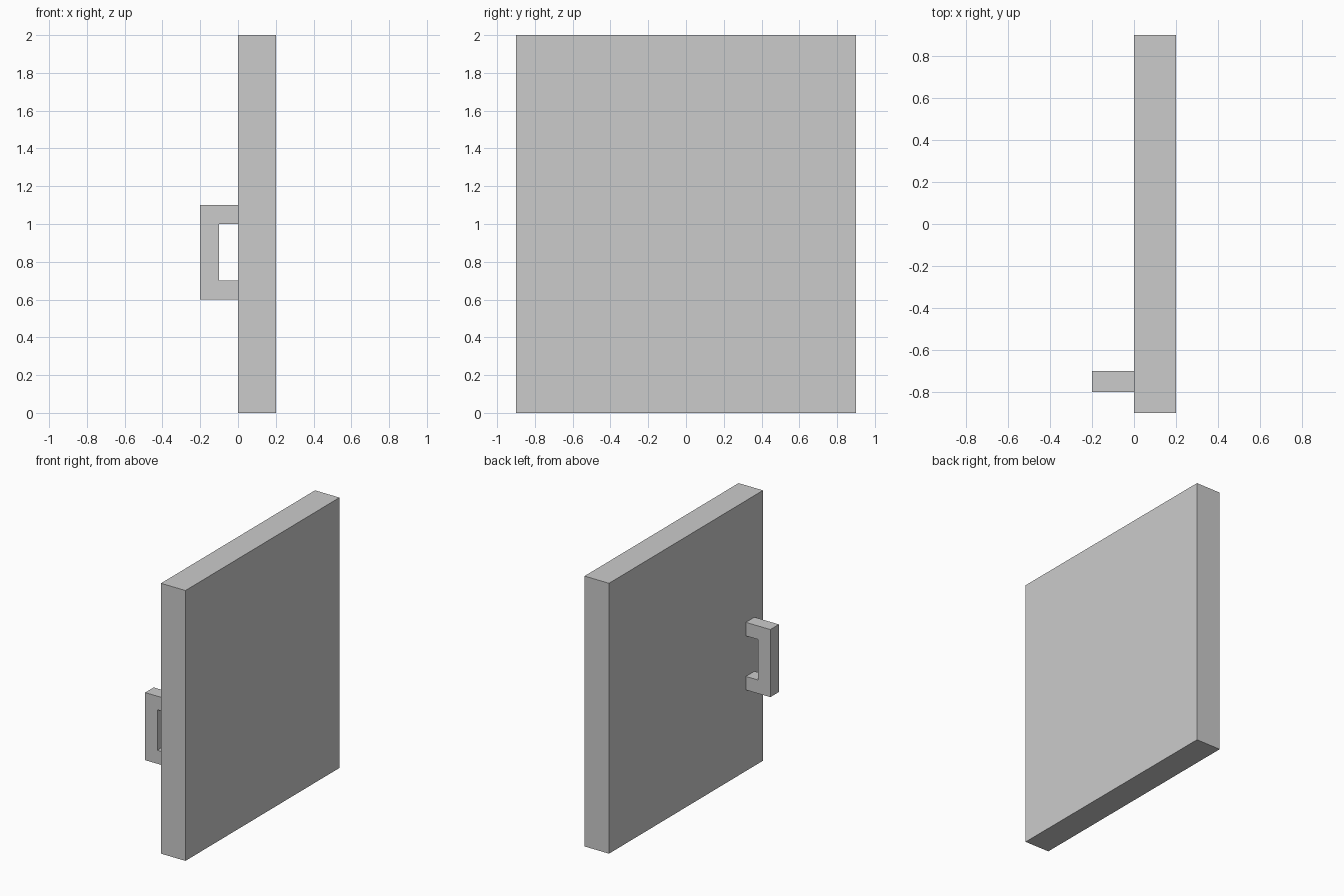
import bpy
import bmesh

if "Cube" in bpy.data.objects:
    bpy.data.objects.remove(bpy.data.objects["Cube"])


def make_object(name, bm):
    bmesh.ops.recalc_face_normals(bm, faces=bm.faces)
    mesh = bpy.data.meshes.new(name)
    bm.to_mesh(mesh)
    bm.free()
    obj = bpy.data.objects.new(name, mesh)
    bpy.context.collection.objects.link(obj)
    return obj


def extrude_profile(name, points, y0, y1):
    """Extrude a closed x-z outline along y."""
    bm = bmesh.new()
    face = bm.faces.new([bm.verts.new((x, y0, z)) for x, z in points])
    result = bmesh.ops.extrude_face_region(bm, geom=[face], use_keep_orig=True)
    moved = [v for v in result["geom"] if isinstance(v, bmesh.types.BMVert)]
    bmesh.ops.translate(bm, verts=moved, vec=(0, y1 - y0, 0))
    return make_object(name, bm)


# Door slab
extrude_profile("door_panel", [(0, 0), (0.2, 0), (0.2, 2), (0, 2)], -0.9, 0.9)

# C-shaped pull handle on the left face, near the front edge
extrude_profile(
    "door_handle",
    [(0, 0.6), (-0.2, 0.6), (-0.2, 1.1), (0, 1.1),
     (0, 1.0), (-0.1, 1.0), (-0.1, 0.7), (0, 0.7)],
    -0.8, -0.7)
